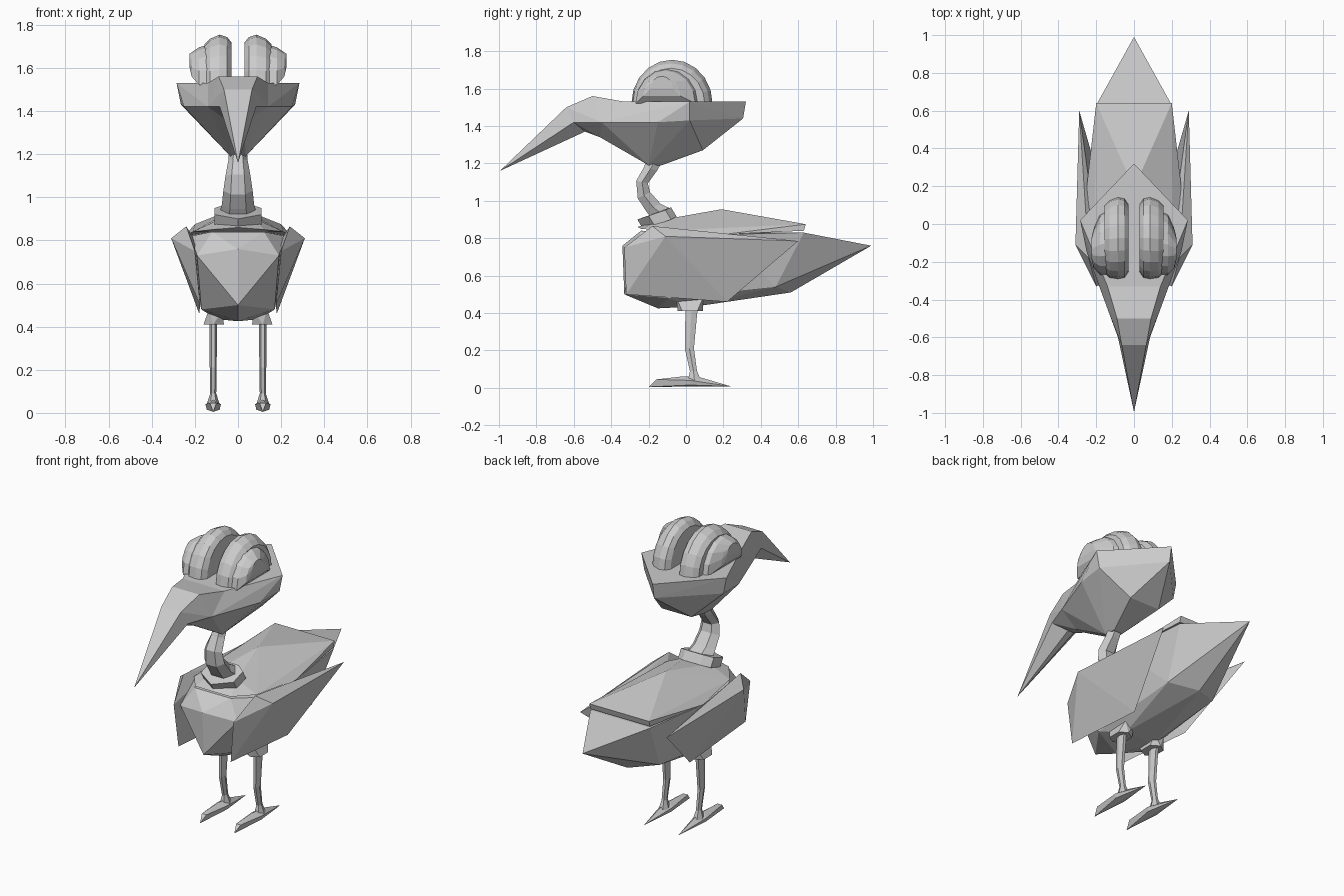
import bpy, bmesh, math

grey = bpy.data.materials.new("plain grey")
grey.diffuse_color = (0.6, 0.6, 0.6, 1)


def finish(name, bm):
    bmesh.ops.recalc_face_normals(bm, faces=bm.faces)
    me = bpy.data.meshes.new(name)
    bm.to_mesh(me)
    bm.free()
    me.materials.append(grey)
    ob = bpy.data.objects.new(name, me)
    bpy.context.collection.objects.link(ob)
    return ob


def hull(name, pts, symmetric=True):
    """Faceted solid around the points; symmetric adds the -x half."""
    pts = [tuple(p) for p in pts]
    if symmetric:
        pts += [(-x, y, z) for x, y, z in pts if x > 0]
    bm = bmesh.new()
    for p in pts:
        bm.verts.new(p)
    res = bmesh.ops.convex_hull(bm, input=bm.verts)
    junk = {g for g in res["geom_interior"] + res["geom_unused"]
            if isinstance(g, bmesh.types.BMVert)}
    bmesh.ops.delete(bm, geom=list(junk), context='VERTS')
    return finish(name, bm)


def pair(name, pts):
    """A right part and its mirrored left twin."""
    hull("right_" + name, pts, False)
    hull("left_" + name, [(-x, y, z) for x, y, z in pts], False)


def loft(name, rings):
    bm = bmesh.new()
    rows = [[bm.verts.new(p) for p in r] for r in rings]
    n = len(rows[0])
    for a, b in zip(rows, rows[1:]):
        for i in range(n):
            j = (i + 1) % n
            bm.faces.new((a[i], a[j], b[j], b[i]))
    bm.faces.new(rows[0])
    bm.faces.new(rows[-1])
    return finish(name, bm)


# Body with pointed tail
hull("body", [
    (0, -.34, .76), (.19, -.28, .73), (0, -.33, .50), (.12, -.24, .84),
    (.17, -.10, .48), (0, -.15, .425), (.10, .05, .435), (.22, -.1, .82),
    (.25, .20, .82), (.20, .63, .83), (0, .99, .76), (0, .56, .51),
    (.16, .48, .54)])
# Feathered back plate
hull("back_plate", [
    (0, .19, .955), (.20, .64, .875), (.20, .63, .84), (.25, .20, .82),
    (.21, -.12, .84), (.12, -.24, .85), (0, -.26, .86), (.08, -.12, .90)])
# Folded wings
pair("wing", [
    (.20, -.33, .75), (.31, -.11, .81), (.24, -.18, .865), (.29, .60, .785),
    (.175, -.32, .50), (.18, .22, .46), (.235, .20, .80), (.20, -.1, .80)])

# Collar and curved neck
hull("collar", [
    (x, y + dy, z + dz) for x, y, z in
    [(0, -.26, .90), (.11, -.20, .92), (.11, -.11, .95), (.06, -.08, .965)]
    for dy, dz in [(0, 0), (.03, -.05)]])
neck = [(-.13, .93, .085, .06), (-.175, .965, .075, .045), (-.225, 1.03, .068, .038),
        (-.235, 1.10, .058, .036), (-.19, 1.17, .045, .042), (-.16, 1.23, .04, .045)]
loft("neck", [[(w * math.cos(k * math.pi / 3), y + d * math.sin(k * math.pi / 3),
                z + .5 * d * math.sin(k * math.pi / 3) * (1 if z < 1.05 else -.4))
               for k in range(6)] for y, z, w, d in neck])

# Flat-topped head
hull("head", [
    (.14, -.33, 1.53), (.285, .02, 1.53), (0, .32, 1.53), (0, .305, 1.44),
    (.265, .02, 1.43), (.25, -.15, 1.42), (.14, -.45, 1.42), (.03, -.46, 1.34),
    (.035, -.20, 1.19), (.03, -.13, 1.19), (.10, .09, 1.27)])
# Beak, base and downturned tip
mid = [(.065, -.64, 1.50), (.085, -.60, 1.42), (.02, -.54, 1.37)]
hull("beak_base", mid + [(.14, -.33, 1.53), (.09, -.50, 1.56),
                         (.14, -.45, 1.42), (.03, -.46, 1.34)])
hull("beak_tip", mid + [(0, -.995, 1.16)])


# Domed eyes: a thick arched lid with a ball bulging outwards
def dome(rings, n=10):
    return [(x, cy + r * math.cos(math.pi * k / n), cz + r * h * math.sin(math.pi * k / n))
            for x, r, cy, cz, h in rings for k in range(n + 1)]


pair("eyelid", dome([(.03, .18, -.075, 1.52, 1.1), (.05, .21, -.075, 1.52, 1.06),
                     (.085, .217, -.075, 1.52, 1.08), (.13, .205, -.08, 1.52, 1.05),
                     (.155, .18, -.08, 1.52, 1.05)]))
pair("eyeball", dome([(.10, .18, -.09, 1.52, 1.1), (.18, .16, -.11, 1.52, 1.1),
                      (.215, .10, -.13, 1.56, 1.1), (.224, .06, -.13, 1.60, 1.1)], 8))

# Legs: hip cuff, shank and long pointed foot
cx = .115
for side, s in (("right", 1), ("left", -1)):
    def at(x, y, z):
        return (s * (cx + x), y, z)
    hull(side + "_hip", [at(x, y, z) for x, y, z in [
        (-.05, -.02, .41), (-.05, .06, .41), (0, .09, .41), (.045, .06, .41),
        (.045, -.02, .41), (0, -.045, .41), (-.04, -.05, .47), (-.04, .09, .47),
        (.02, .09, .48), (.02, -.05, .48)]], False)
    shank = [(.03, .43, .018, .038), (.018, .21, .016, .028), (.04, .09, .014, .022),
             (.045, .04, .03, .04)]
    loft(side + "_shank", [[at(w * math.cos(k * math.pi / 3), y + d * math.sin(k * math.pi / 3), z)
                            for k in range(6)] for y, z, w, d in shank])
    hull(side + "_foot", [at(x, y, z) for x, y, z in [
        (0, -.20, .005), (-.015, -.16, .045), (.015, -.16, .045), (0, -.01, .062),
        (-.036, .02, .04), (.036, .02, .04), (-.03, .02, .015), (.03, .02, .015),
        (0, .08, .055), (0, .24, .008), (0, -.10, .015), (0, .1, .008)]], False)
